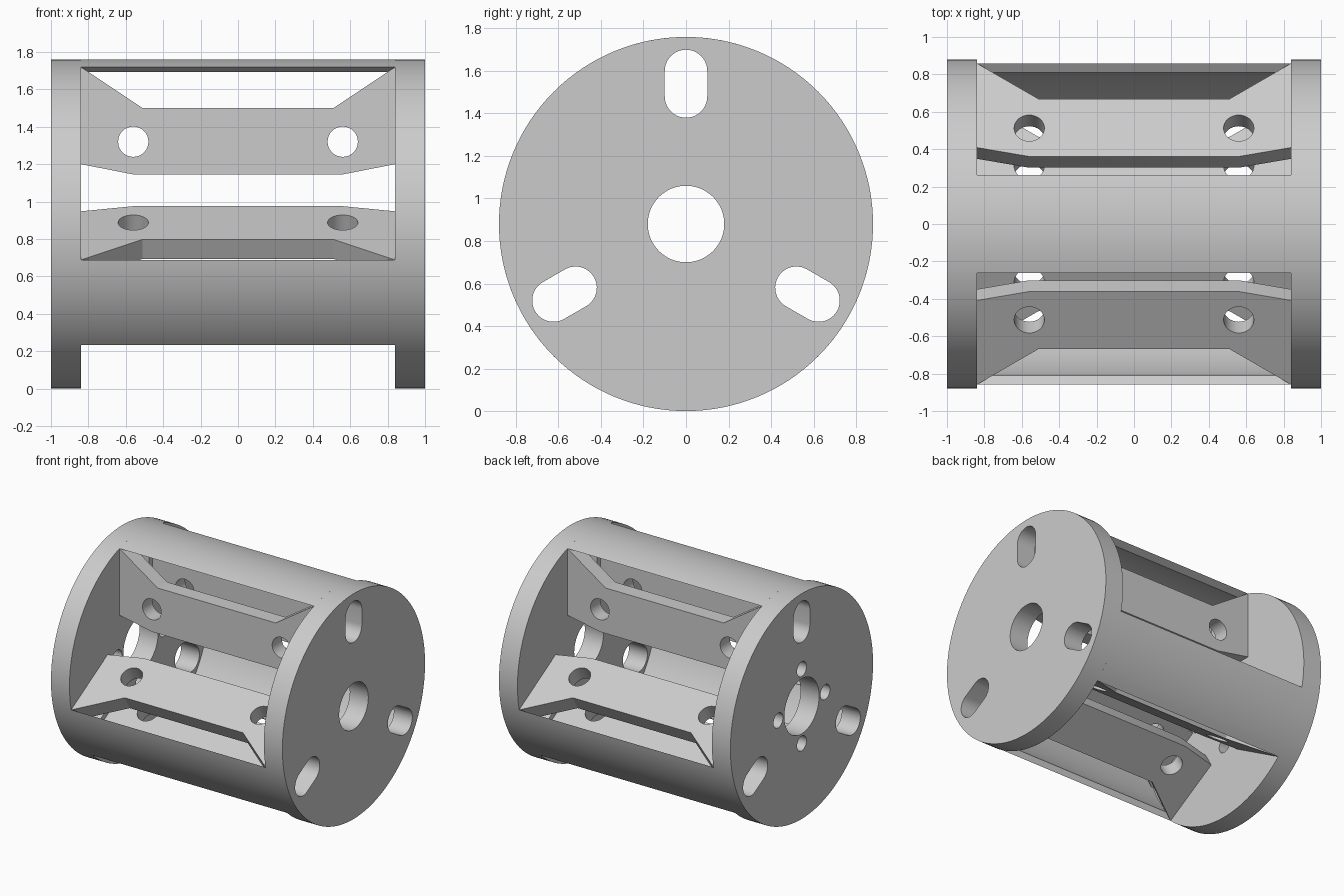
import bpy, bmesh
from math import sin, cos, radians, asin, degrees
from mathutils import Matrix

cube = bpy.data.objects.get("Cube")
if cube:
    bpy.data.objects.remove(cube, do_unlink=True)

R, INNER = 0.88, 0.84        # shell radii
HALF, WALL = 0.84, 0.16      # half length between end plates, end plate thickness
ARM, T = 0.263, 0.12         # arm half width, rib thickness

grey = bpy.data.materials.new("machined grey")
grey.use_nodes = True
grey.diffuse_color = (0.6, 0.6, 0.6, 1)
grey.node_tree.nodes["Principled BSDF"].inputs["Base Color"].default_value = (0.6, 0.6, 0.6, 1)


def arc(r, a0, a1, n, cx=0, cy=0):
    """Points along an arc, angles in degrees."""
    return [(cx + r * cos(radians(a0 + (a1 - a0) * i / n)),
             cy + r * sin(radians(a0 + (a1 - a0) * i / n))) for i in range(n + 1)]


def circle(r, cx=0, cy=0, n=48):
    return arc(r, 0, 360, n, cx, cy)[:-1]


def spin(points, angle):
    c, s = cos(radians(angle)), sin(radians(angle))
    return [(c * u - s * v, s * u + c * v) for u, v in points]


def prism(name, loops, depth, matrix):
    """Extrude an outline (first loop) with holes (other loops) about its plane."""
    curve = bpy.data.curves.new(name, 'CURVE')
    curve.dimensions, curve.fill_mode, curve.extrude = '2D', 'BOTH', depth / 2
    for loop in loops:
        spline = curve.splines.new('POLY')
        spline.points.add(len(loop) - 1)
        for point, (u, v) in zip(spline.points, loop):
            point.co = (u, v, 0, 1)
        spline.use_cyclic_u = True
    temp = bpy.data.objects.new(name + "_outline", curve)
    bpy.context.collection.objects.link(temp)
    graph = bpy.context.evaluated_depsgraph_get()
    mesh = bpy.data.meshes.new_from_object(temp.evaluated_get(graph))
    bpy.data.objects.remove(temp, do_unlink=True)
    bpy.data.curves.remove(curve)

    bm = bmesh.new()
    bm.from_mesh(mesh)
    bmesh.ops.remove_doubles(bm, verts=bm.verts, dist=1e-5)
    bm.transform(Matrix.Translation((0, 0, R)) @ matrix)
    bmesh.ops.recalc_face_normals(bm, faces=bm.faces)
    bm.to_mesh(mesh)
    bm.free()
    mesh.materials.clear()
    mesh.materials.append(grey)
    obj = bpy.data.objects.new(name, mesh)
    bpy.context.collection.objects.link(obj)
    parts.append(obj)


parts = []
# Outline planes: (y, z) extruded along x, and (x, z) extruded along y
ACROSS = Matrix(((0, 0, 1, 0), (1, 0, 0, 0), (0, 1, 0, 0), (0, 0, 0, 1)))
ALONG = Matrix(((1, 0, 0, 0), (0, 0, -1, 0), (0, 1, 0, 0), (0, 0, 0, 1)))

# End plates with three slots and a bore; one also has four bolt holes
slot = arc(0.1, 0, 180, 20, 0, 0.72) + arc(0.1, 180, 360, 20, 0, 0.6)
slots = [spin(slot, a) for a in (0, 120, 240)]
bolts = [spin(circle(0.058, 0, 0.29, 24), a) for a in (0, 90, 180, 270)]
for name, side, bore, extra in (("left_end_plate", 1, 0.18, []),
                                ("right_end_plate", -1, 0.215, bolts)):
    loops = [circle(R, n=128), circle(bore)] + slots + extra
    prism(name, loops, WALL, Matrix.Translation((side * (HALF + WALL / 2), 0, 0)) @ ACROSS)

# Shell strip section with undercut edges
a_out = degrees(asin(ARM / R))
a_in = degrees(asin(0.21 / INNER))
strip = arc(R, 90 - a_out, 90 + a_out, 16) + arc(INNER, 90 + a_in, 90 - a_in, 14)

# Rib outline with a wide outer notch and two round holes
half_rib = [(0.56, 0.265), (HALF, 0.32), (HALF, HALF), (0.51, 0.62)]
rib = half_rib + [(-x, z) for x, z in reversed(half_rib)]
rib_loops = [rib] + [circle(0.081, s * 0.56, 0.44, 32) for s in (-1, 1)]

# Three arms around the axis, each a shell strip with a pair of ribs
for name, angle in (("top", 0), ("front", 120), ("back", 240)):
    turn = Matrix.Rotation(radians(angle), 4, 'X')
    prism(name + "_shell_strip", [strip], 2 * HALF, turn @ ACROSS)
    for label, s in (("a", 1), ("b", -1)):
        offset = Matrix.Translation((0, s * (ARM - T / 2), 0))
        prism(name + "_rib_" + label, rib_loops, T, turn @ offset @ ALONG)

# Smooth round walls, keep edges sharp
bpy.ops.object.select_all(action='DESELECT')
for obj in parts:
    obj.select_set(True)
bpy.context.view_layer.objects.active = parts[0]
bpy.ops.object.shade_smooth_by_angle(angle=radians(25))
